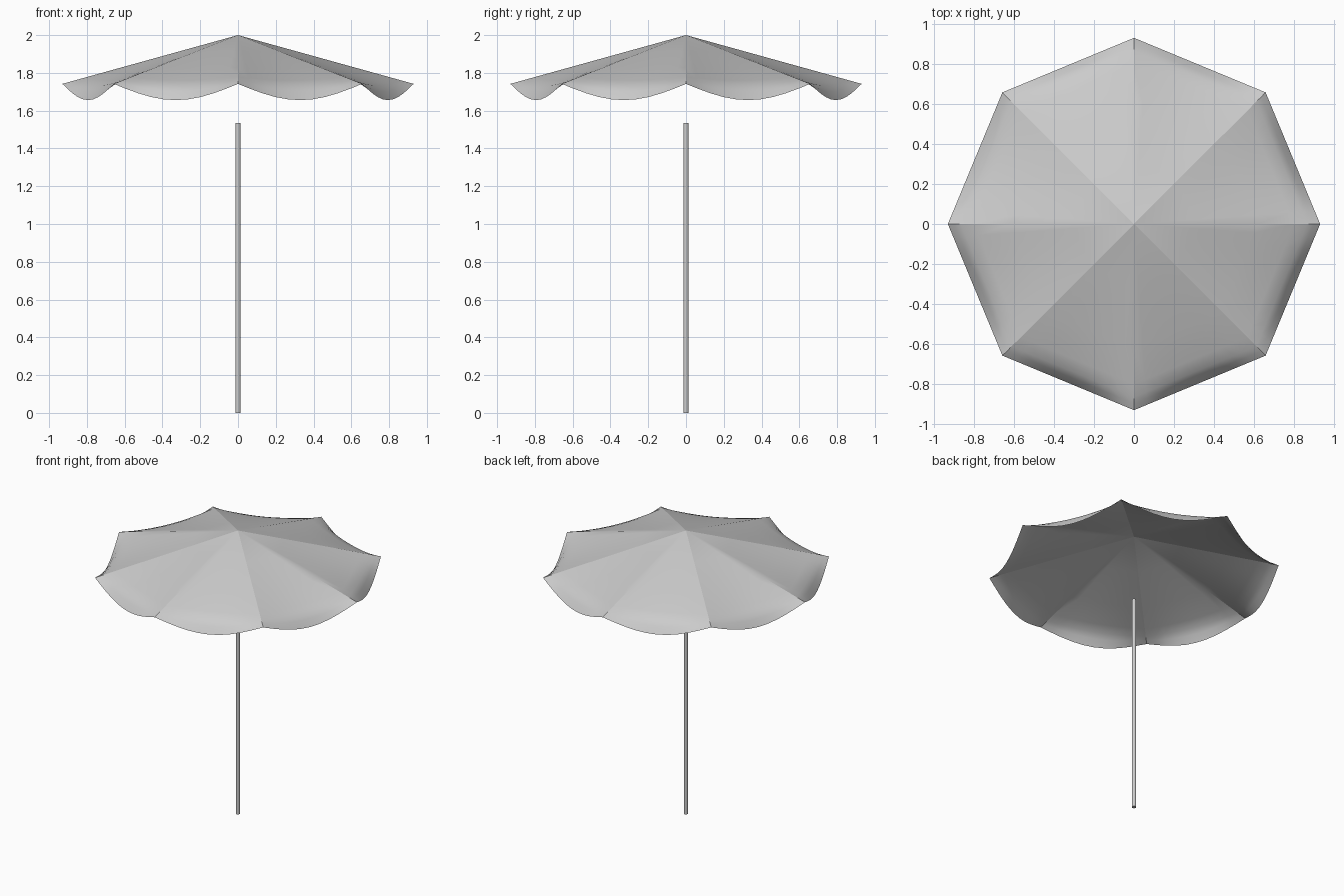
import bpy, bmesh, math
from mathutils import Vector

if "Cube" in bpy.data.objects:
    bpy.data.objects.remove(bpy.data.objects["Cube"])

RIBS, STEPS = 8, 10
R, TOP, TIP = 0.93, 2.0, 1.742
# (fraction along the rib, sag of the cloth between ribs)
RINGS = [(0.33, 0.0), (0.667, 0.008), (0.86, 0.018), (0.93, 0.027), (0.965, 0.05), (1.0, 0.086)]

grey = bpy.data.materials.new("light_grey")
grey.diffuse_color = (0.6, 0.6, 0.6, 1)
grey.use_nodes = True
grey.node_tree.nodes["Principled BSDF"].inputs["Base Color"].default_value = grey.diffuse_color


def add_object(name, bm):
    mesh = bpy.data.meshes.new(name)
    bm.to_mesh(mesh)
    bm.free()
    mesh.materials.append(grey)
    obj = bpy.data.objects.new(name, mesh)
    bpy.context.scene.collection.objects.link(obj)
    return obj


# Canopy: eight cloth panels with straight ribs and a drooping scalloped rim
bm = bmesh.new()
apex = bm.verts.new((0, 0, TOP))
rings = []
for t, sag in RINGS:
    ring = []
    for i in range(RIBS):
        a, b = (Vector((math.cos(k * math.tau / RIBS), math.sin(k * math.tau / RIBS), 0)) * R * t
                for k in (i, i + 1))
        for j in range(STEPS):
            p = a.lerp(b, j / STEPS)
            p.z = TOP - (TOP - TIP) * t - sag * math.sin(math.pi * j / STEPS)
            ring.append(bm.verts.new(p))
    rings.append(ring)

count = RIBS * STEPS
for k in range(count):
    n = (k + 1) % count
    bm.faces.new((apex, rings[0][k], rings[0][n]))
    for inner, outer in zip(rings, rings[1:]):
        bm.faces.new((inner[k], outer[k], outer[n], inner[n]))
for f in bm.faces:
    f.smooth = True

# Sharp seams: full length on the diagonal ribs, outer third on the others
for i in range(RIBS):
    seam = [apex] + [ring[i * STEPS] for ring in rings]
    for level, pair in enumerate(zip(seam, seam[1:])):
        if i % 2 or level >= 2:
            bm.edges.get(pair).smooth = False
add_object("canopy", bm)

# Pole
bm = bmesh.new()
bmesh.ops.create_cone(bm, cap_ends=True, segments=16, radius1=0.014, radius2=0.014, depth=1.535)
bmesh.ops.translate(bm, verts=bm.verts, vec=(0, 0, 1.535 / 2))
for f in bm.faces:
    f.smooth = len(f.verts) == 4
for e in bm.edges:
    e.smooth = all(len(f.verts) == 4 for f in e.link_faces)
add_object("pole", bm)
